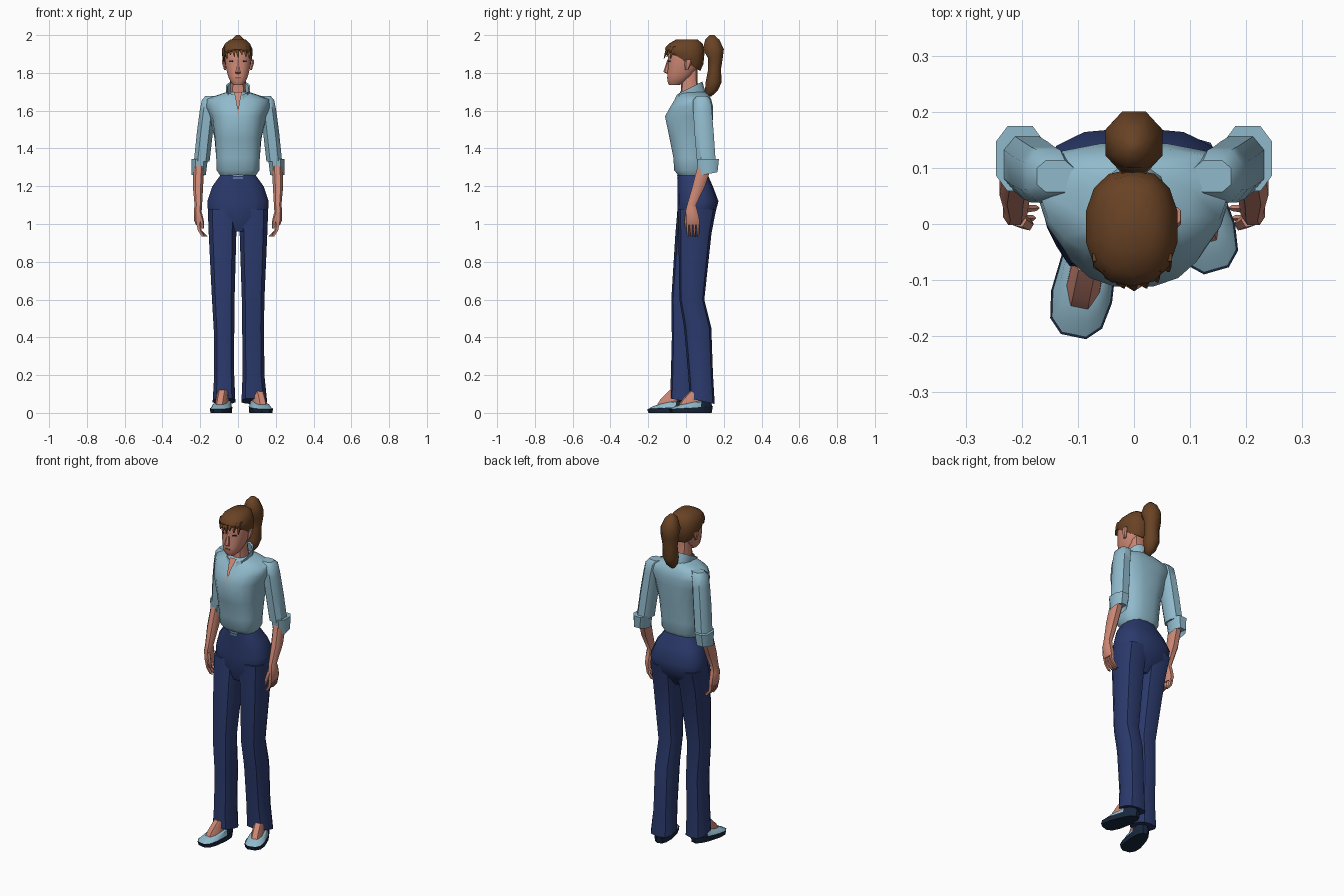
import bpy, bmesh, math
from math import sin, cos, pi


def material(name, rgb):
    m = bpy.data.materials.new(name)
    m.diffuse_color = (*rgb, 1)
    return m


SKIN = material("skin", (0.62, 0.25, 0.18))
SHIRT = material("light_blue", (0.28, 0.49, 0.60))
NAVY = material("navy", (0.024, 0.042, 0.15))
HAIR = material("brown", (0.14, 0.055, 0.018))
DARK = material("dark_navy", (0.009, 0.02, 0.045))
LIP = material("dull_red", (0.30, 0.10, 0.075))


def spow(v, e):
    return math.copysign(abs(v) ** e, v)


def finish(name, bm, mat, smooth=40):
    bmesh.ops.recalc_face_normals(bm, faces=bm.faces)
    me = bpy.data.meshes.new(name)
    bm.to_mesh(me)
    bm.free()
    ob = bpy.data.objects.new(name, me)
    bpy.context.collection.objects.link(ob)
    me.materials.append(mat)
    bpy.ops.object.select_all(action='DESELECT')
    ob.select_set(True)
    bpy.context.view_layer.objects.active = ob
    if smooth:
        bpy.ops.object.shade_smooth_by_angle(angle=math.radians(smooth))
    return ob


def loft(name, mat, rings, n=12, e=0.75, s=1, caps=(True, True), smooth=40, drop=None):
    """Skin rings of (z, centre x, front y, back y, half width, taper, tilt)."""
    bm = bmesh.new()
    rows = []
    for r in rings:
        z, cx, yf, yb, hw, taper, tilt = (*r, 0, 0)[:7]
        row = []
        for i in range(n):
            a = 2 * pi * (i + 0.5) / n
            f = spow(sin(a), e)
            x = cx + hw * spow(cos(a), e) * (1 + taper * f)
            row.append(bm.verts.new((s * x, (yf + yb) / 2 + f * (yb - yf) / 2, z + tilt * f / 2)))
        rows.append(row)
    for a, b in zip(rows, rows[1:]):
        for i in range(n):
            if drop is None or i not in drop:
                j = (i + 1) % n
                bm.faces.new((a[i], a[j], b[j], b[i]))
    if caps[0]:
        bm.faces.new(rows[0])
    if caps[1]:
        bm.faces.new(rows[-1])
    return finish(name, bm, mat, smooth)


def plate(name, mat, loc, size, turn=0):
    bm = bmesh.new()
    bmesh.ops.create_cube(bm, size=1)
    bmesh.ops.scale(bm, vec=size, verts=bm.verts)
    ob = finish(name, bm, mat, 0)
    ob.location = loc
    ob.rotation_euler.z = turn
    return ob


# shirt body, narrower across the front of the chest
loft("shirt_body", SHIRT, [
    (1.255, 0, -0.04, 0.105, 0.095), (1.285, 0, -0.064, 0.12, 0.115),
    (1.35, 0, -0.068, 0.125, 0.117), (1.45, 0, -0.088, 0.135, 0.124, 0.05),
    (1.57, 0, -0.113, 0.145, 0.145, 0.18), (1.62, 0, -0.085, 0.145, 0.168, 0.22),
    (1.66, 0, -0.06, 0.135, 0.165, 0.2), (1.685, 0, -0.04, 0.12, 0.10, 0.1),
    (1.70, 0, -0.03, 0.10, 0.055)], n=16, smooth=50)

# collar, open at the throat, and skin showing in the neckline
loft("collar", SHIRT, [
    (1.675, 0, -0.066, 0.105, 0.062, 0, 0.05), (1.72, 0, -0.05, 0.088, 0.066, 0, 0.07),
    (1.715, 0, -0.042, 0.08, 0.058, 0, 0.07), (1.67, 0, -0.05, 0.09, 0.052, 0, 0.05)],
    n=12, caps=(False, False), drop=(8,))
bm = bmesh.new()
pts = [(-0.022, -0.045, 1.70), (0.022, -0.045, 1.70), (0.009, -0.084, 1.645),
       (0, -0.114, 1.565), (-0.009, -0.084, 1.645)]
bm.faces.new([bm.verts.new(p) for p in pts])
bmesh.ops.solidify(bm, geom=bm.faces[:], thickness=0.006)
finish("neckline", bm, SKIN, 0)

# arms: sleeve, rolled cuff, forearm, palm and fingers
for s, side in ((1, "right"), (-1, "left")):
    loft("sleeve_" + side, SHIRT, [
        (1.678, 0.14, 0.055, 0.115, 0.035), (1.655, 0.152, 0.035, 0.135, 0.042),
        (1.60, 0.162, 0.035, 0.14, 0.043), (1.48, 0.176, 0.042, 0.15, 0.045),
        (1.33, 0.192, 0.055, 0.16, 0.044)], n=8, s=s)
    loft("cuff_" + side, SHIRT, [
        (1.345, 0.203, 0.055, 0.178, 0.046), (1.265, 0.208, 0.065, 0.17, 0.04, 0, 0.02),
        (1.29, 0.208, 0.07, 0.16, 0.034)], n=8, s=s)
    loft("forearm_" + side, SKIN, [
        (1.31, 0.207, 0.06, 0.14, 0.03), (1.2, 0.212, 0.032, 0.103, 0.029),
        (1.1, 0.21, 0.004, 0.054, 0.021), (1.07, 0.213, -0.004, 0.062, 0.022),
        (1.02, 0.213, -0.002, 0.074, 0.021), (0.995, 0.208, 0.0, 0.072, 0.016)], n=8, s=s)
    for k in range(4):
        y = 0.008 + k * 0.018
        loft(f"finger_{side}_{k + 1}", SKIN, [
            (1.005, 0.21, y - 0.009, y + 0.009, 0.013),
            (0.965, 0.203, y - 0.007, y + 0.009, 0.011),
            (0.935, 0.172 + abs(k - 2) * 0.006, y - 0.003, y + 0.008, 0.010)], n=5, s=s)
    loft("thumb_" + side, SKIN, [
        (1.06, 0.205, -0.006, 0.02, 0.014), (1.01, 0.19, -0.012, 0.01, 0.011),
        (0.975, 0.185, -0.006, 0.008, 0.006)], n=5, s=s)

# trousers
loft("trouser_hips", NAVY, [
    (1.268, 0, -0.044, 0.112, 0.088), (1.2, 0, -0.045, 0.142, 0.138),
    (1.12, 0, -0.045, 0.172, 0.166), (1.04, 0, -0.047, 0.15, 0.16),
    (0.96, 0, -0.02, 0.09, 0.09)], n=14, smooth=50)
loft("trouser_leg_left", NAVY, [
    (1.08, -0.082, -0.045, 0.155, 0.081), (0.95, -0.082, -0.056, 0.115, 0.076),
    (0.6, -0.078, -0.078, 0.05, 0.062), (0.4, -0.073, -0.075, 0.062, 0.055),
    (0.2, -0.073, -0.08, 0.055, 0.055), (0.062, -0.074, -0.085, 0.06, 0.062, 0, -0.03)], n=10)
loft("trouser_leg_right", NAVY, [
    (1.08, 0.082, -0.045, 0.16, 0.081), (0.95, 0.082, -0.04, 0.135, 0.076),
    (0.6, 0.08, -0.035, 0.097, 0.062), (0.45, 0.08, -0.01, 0.134, 0.06),
    (0.2, 0.082, 0.012, 0.143, 0.06), (0.062, 0.086, 0.02, 0.152, 0.07, 0, -0.03)], n=10)
for k in range(2):
    plate(f"belt_buckle_{k + 1}", SHIRT, (0, -0.044, 1.256 - 0.013 * k), (0.055, 0.008, 0.006))

# shoes: dark sole and heel, light toe, bare instep
for side, x, y, turn in (("left", -0.085, -0.088, -0.2), ("right", 0.115, 0.027, 0.28)):
    parts = [
        loft("sole_" + side, DARK, [
            (0, 0, -0.112, 0.112, 0.05, -0.2), (0.028, 0, -0.118, 0.118, 0.053, -0.2, 0.015)]),
        loft("shoe_upper_" + side, SHIRT, [
            (0.028, 0, -0.114, 0.114, 0.050, -0.2, 0.015),
            (0.052, 0, -0.088, 0.108, 0.042, -0.15, 0.035),
            (0.06, 0, -0.055, 0.095, 0.03, -0.1, 0.03)]),
        loft("foot_" + side, SKIN, [
            (0.045, 0, -0.066, 0.07, 0.032), (0.07, 0, -0.05, 0.08, 0.031),
            (0.12, 0, 0.0, 0.085, 0.03)], n=8)]
    upper = parts[1].data
    upper.materials.append(DARK)
    for p in upper.polygons:
        p.material_index = int(p.center.y > 0.02 and len(p.vertices) == 4)
    for ob in parts:
        ob.location = (x, y, 0)
        ob.rotation_euler.z = turn

# neck and head
loft("neck", SKIN, [(1.66, 0, -0.03, 0.075, 0.046), (1.76, 0, -0.025, 0.06, 0.039),
                    (1.83, 0, -0.03, 0.06, 0.042)], n=10)
loft("head", SKIN, [
    (1.735, 0, -0.09, -0.035, 0.026), (1.755, 0, -0.1, 0.0, 0.042),
    (1.785, 0, -0.1, 0.035, 0.055), (1.83, 0, -0.098, 0.065, 0.066),
    (1.87, 0, -0.096, 0.075, 0.071), (1.92, 0, -0.1, 0.08, 0.071),
    (1.95, 0, -0.08, 0.07, 0.06)], n=12)
loft("nose", SKIN, [(1.795, 0, -0.1, -0.08, 0.013), (1.806, 0, -0.12, -0.08, 0.014),
                    (1.87, 0, -0.099, -0.08, 0.007)], n=6)
plate("mouth", LIP, (0, -0.097, 1.775), (0.03, 0.008, 0.007))
for s, side in ((1, "right"), (-1, "left")):
    plate("eye_" + side, DARK, (s * 0.036, -0.087, 1.862), (0.022, 0.007, 0.007), s * 0.5)
    loft("ear_" + side, SKIN, [
        (1.815, 0.068, -0.005, 0.012, 0.006), (1.85, 0.076, -0.008, 0.03, 0.009),
        (1.872, 0.077, 0.0, 0.03, 0.007)], n=6, s=s)

# hair cap, jagged fringe and ponytail
loft("hair", HAIR, [
    (1.865, -0.004, -0.106, 0.075, 0.074, 0, -0.11), (1.885, -0.004, -0.111, 0.092, 0.08, 0, -0.08),
    (1.92, -0.004, -0.108, 0.098, 0.083, 0, -0.03), (1.955, -0.003, -0.09, 0.088, 0.068),
    (1.978, 0, -0.05, 0.06, 0.04)], n=14, e=0.85, smooth=50)
for k in range(7):
    x = -0.063 + k * 0.02
    y = -0.105 + 9 * (x + 0.003) ** 2
    tip = (1.875, 1.895, 1.885)[k % 3]
    loft(f"fringe_{k + 1}", HAIR, [
        (1.94, x, y + 0.005, y + 0.022, 0.014), (1.915, x, y - 0.008, y + 0.012, 0.012),
        (tip, x + 0.005, y - 0.014, y - 0.008, 0.002)], n=4)
loft("ponytail", HAIR, [
    (2.0, 0, 0.125, 0.15, 0.012), (1.975, 0, 0.098, 0.18, 0.036),
    (1.925, 0, 0.085, 0.205, 0.055), (1.88, 0, 0.112, 0.198, 0.052),
    (1.82, 0, 0.115, 0.188, 0.044), (1.75, 0, 0.10, 0.192, 0.046),
    (1.705, 0, 0.098, 0.17, 0.032), (1.675, 0, 0.11, 0.135, 0.01)], n=8, e=1, smooth=50)
